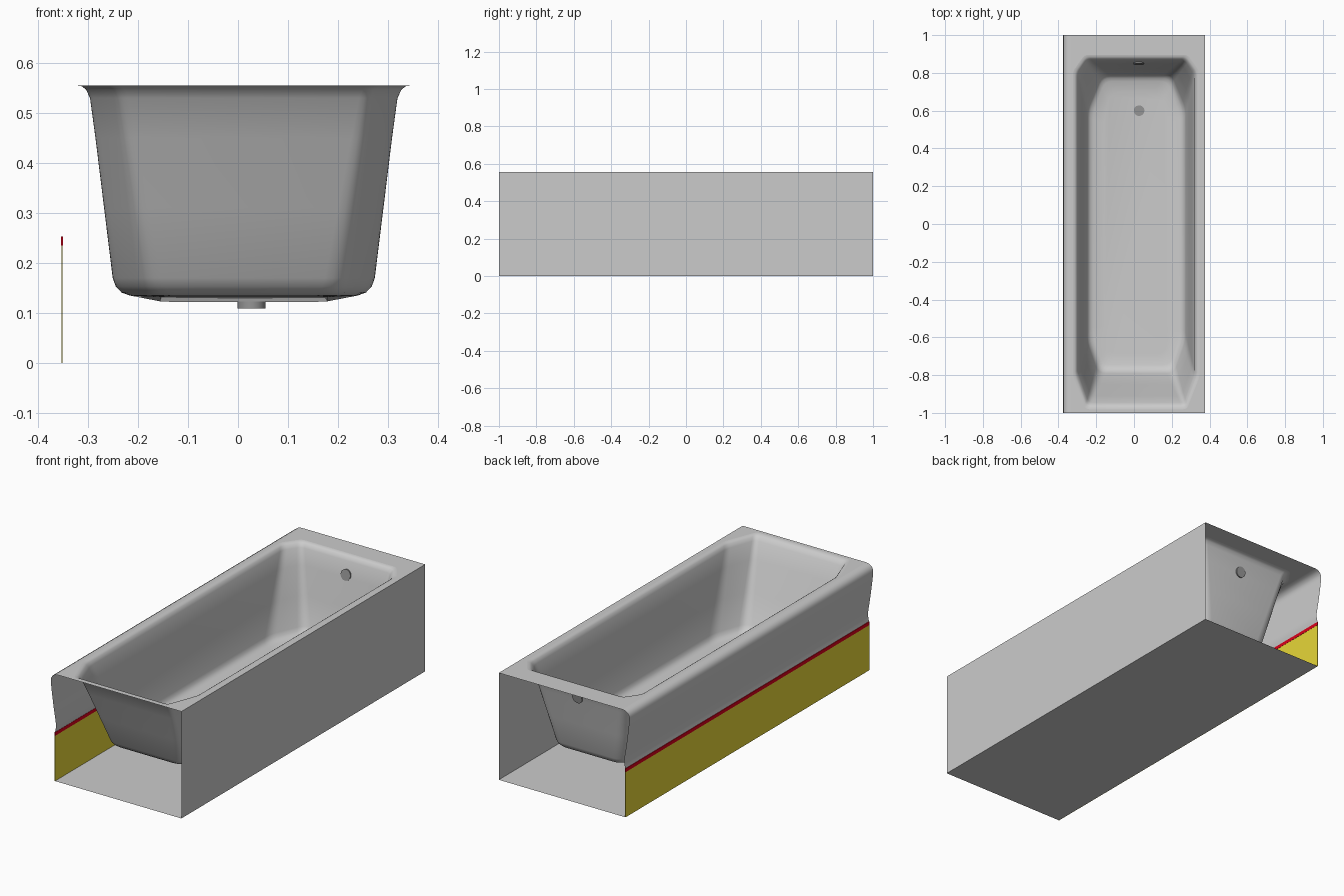
import bpy, bmesh, math
from mathutils import Vector

if "Cube" in bpy.data.objects:
    bpy.data.objects.remove(bpy.data.objects["Cube"])

XR, XL, H = 0.375, -0.352, 0.555   # right wall, left panel plane, rim height
CX = 0.0115                        # basin centre in x


def material(name, rgb):
    m = bpy.data.materials.new(name)
    m.diffuse_color = (*rgb, 1)
    m.use_nodes = True
    m.node_tree.nodes["Principled BSDF"].inputs["Base Color"].default_value = m.diffuse_color
    return m


def add_object(name, bm, mat=None, smooth=None):
    me = bpy.data.meshes.new(name)
    bm.to_mesh(me)
    bm.free()
    ob = bpy.data.objects.new(name, me)
    bpy.context.collection.objects.link(ob)
    if mat:
        me.materials.append(mat)
    if smooth:
        bpy.ops.object.select_all(action='DESELECT')
        ob.select_set(True)
        bpy.context.view_layer.objects.active = ob
        bpy.ops.object.shade_smooth_by_angle(angle=math.radians(smooth))
    return ob


def extrude_y(name, profile, smooth=None):
    """Open sheet: an (x, z) profile swept along the full length."""
    bm = bmesh.new()
    rows = [[bm.verts.new((x, y, z)) for x, z in profile] for y in (-1, 1)]
    for i in range(len(profile) - 1):
        bm.faces.new((rows[0][i], rows[0][i + 1], rows[1][i + 1], rows[1][i]))
    return add_object(name, bm, smooth=smooth)


def box(name, lo, hi, mat):
    bm = bmesh.new()
    bmesh.ops.create_cube(bm, size=1)
    for v in bm.verts:
        v.co = [(a + b) / 2 + c * (b - a) for a, b, c in zip(lo, hi, v.co)]
    return add_object(name, bm, mat)


def disc(name, centre, radius, depth, mat, rot=0):
    bm = bmesh.new()
    bmesh.ops.create_cone(bm, cap_ends=True, segments=24, radius1=radius,
                          radius2=radius, depth=depth)
    ob = add_object(name, bm, mat, 40)
    ob.location, ob.rotation_euler = centre, (rot, 0, 0)


def octagon(t, d):
    """Basin outline: t = 0 at the rim, 1 at the floor; d = outward offset."""
    mix = lambda a, b: a + (b - a) * t
    side = mix(0.3095, 0.2575) + d
    sy = mix(0.80, 0.60) + 0.3 * d
    back, bw = mix(0.87, 0.785) + d, mix(0.26, 0.18) + 0.5 * d
    front, fw = mix(-0.955, -0.775) - d, mix(0.255, 0.195) + 0.5 * d
    half = [(fw, front), (side, -sy), (side, sy), (bw, back)]
    pts = half + [(-x, y) for x, y in reversed(half)]
    return [Vector((CX + x, y)) for x, y in pts]


def rounded(pts, r, seg=4):
    out = []
    for i, p in enumerate(pts):
        a = p + (pts[i - 1] - p).normalized() * r
        b = p + (pts[(i + 1) % len(pts)] - p).normalized() * r
        for k in range(seg + 1):
            u = k / seg
            out.append(a * (1 - u) ** 2 + p * 2 * u * (1 - u) + b * u * u)
    return out


# basin: stacked outline rings from the rolled lip to the sloping floor
bm = bmesh.new()
levels = [(0.555, 0.026), (0.5535, 0.015), (0.547, 0.007), (0.530, 0.001),
          (0.45, 0), (0.31, 0), (0.17, 0), (0.153, -0.004), (0.141, -0.014),
          (0.135, -0.03), (0.133, -0.09)]
rings = []
for i, (z, d) in enumerate(levels):
    t = (H - z) / 0.422
    last = i == len(levels) - 1
    ring = []
    for p in rounded(octagon(t, d), 0.02 + 0.02 * t):
        drop = 0.011 * (p.y + 0.69) / 1.4 if last else 0
        ring.append(bm.verts.new((p.x, p.y, z - drop)))
    rings.append(ring)
n = len(rings[0])
for a, b in zip(rings, rings[1:]):
    for k in range(n):
        j = (k + 1) % n
        bm.faces.new((a[k], a[j], b[j], b[k]))
bm.faces.new(rings[-1])
add_object("basin", bm, smooth=40)

# flat rim around the basin opening
bm = bmesh.new()
outer = [Vector(c) for c in ((-0.335, -1), (XR, -1), (XR, 1), (-0.335, 1))]
edges = []
for loop in (outer, rounded(octagon(0, 0.026), 0.02)):
    vs = [bm.verts.new((p.x, p.y, H)) for p in loop]
    edges += [bm.edges.new((vs[i - 1], vs[i])) for i in range(len(vs))]
bmesh.ops.triangle_fill(bm, edges=edges, use_beauty=True, normal=(0, 0, 1))
for f in bm.faces:
    f.normal_update()
    if f.normal.z < 0:
        f.normal_flip()
add_object("rim", bm)

# rolled apron on the left, open sheets for the right side and base
extrude_y("rolled_apron", [(-0.335, 0.555), (-0.352, 0.552), (-0.366, 0.543),
                           (-0.374, 0.528), (-0.375, 0.51), (-0.368, 0.45),
                           (-0.357, 0.37), (-0.347, 0.31), (-0.345, 0.29),
                           (-0.347, 0.27), (XL, 0.25)], 50)
extrude_y("side_wall", [(XR, 0), (XR, H)])
extrude_y("base", [(XL, 0), (XR, 0)])

# coloured trim and the two lower panels
yellow = material("yellow", (0.8, 0.68, 0.04))
red = material("red", (0.7, 0.0, 0.01))
dark = material("dark_grey", (0.3, 0.3, 0.3))
box("trim_strip", (XL - 0.002, -1, 0.235), (XL + 0.002, 1, 0.253), red)
for name, y in (("front_panel", -1), ("back_panel", 0)):
    box(name, (XL - 0.001, y, 0), (XL + 0.001, y + 1, 0.236), yellow)

# drain and overflow fittings
disc("drain", (0.027, 0.6, 0.117), 0.028, 0.015, dark)
disc("overflow", (0.025, 0.852, 0.464), 0.028, 0.012, dark, math.radians(80))
